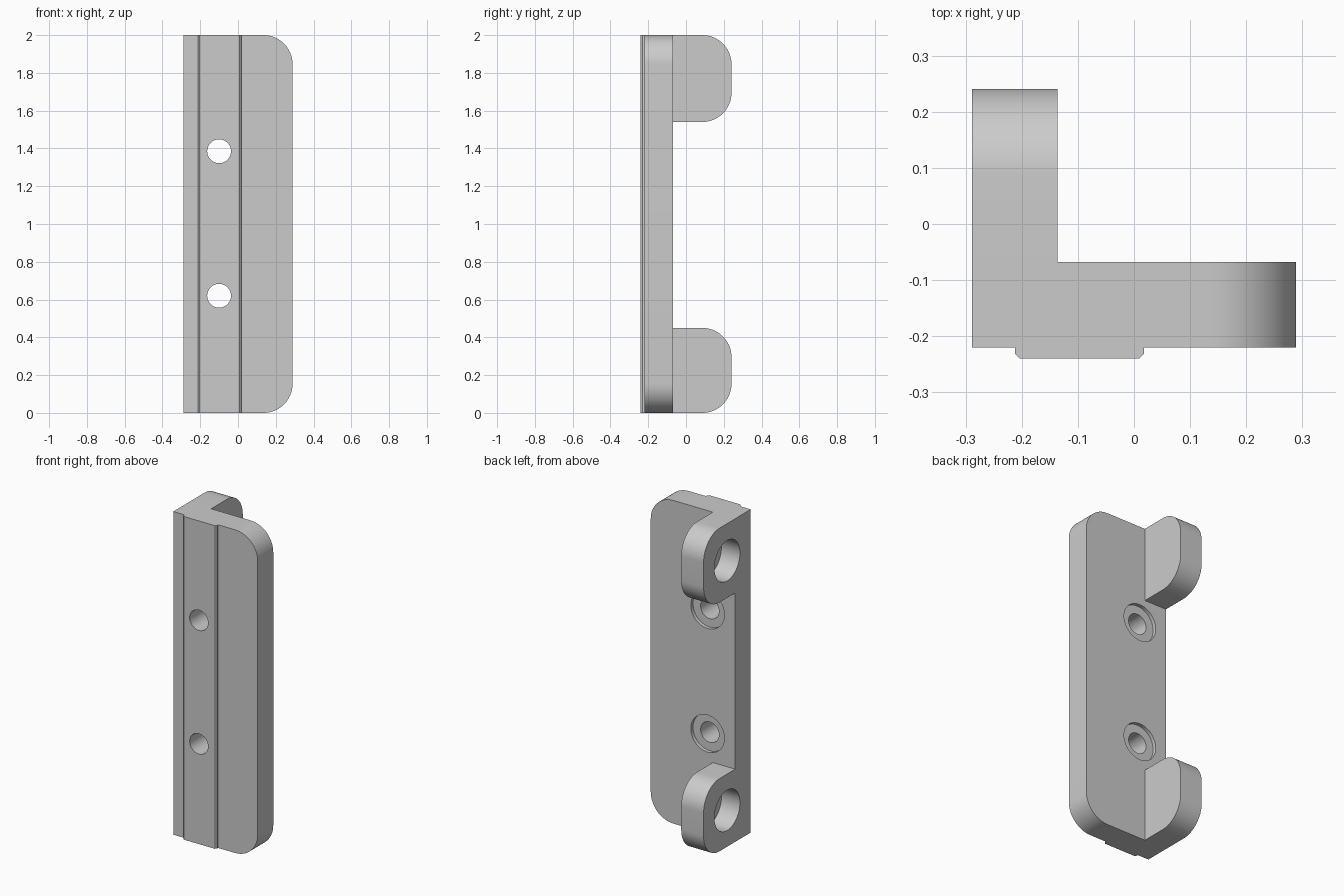
import bpy
import bmesh
from math import cos, sin, pi, radians
from mathutils import Vector

cube = bpy.data.objects.get("Cube")
if cube:
    bpy.data.objects.remove(cube, do_unlink=True)

grey = bpy.data.materials.new("plain grey")
grey.use_nodes = True
colour = (0.6, 0.6, 0.6, 1)
grey.diffuse_color = colour
grey.node_tree.nodes["Principled BSDF"].inputs["Base Color"].default_value = colour

# Main dimensions
LEFT, RIGHT = -0.289, 0.289
FRONT, INNER, BACK = -0.22, -0.068, 0.241
LUG_INNER = -0.136
HEIGHT = 2.0
ROUND = 0.155


def prism(name, outline, axis, start, end):
    """Extrude a 2D outline along an axis; the outline uses the other two in order."""
    def place(p, t):
        co = list(p)
        co.insert("xyz".index(axis), t)
        return Vector(co)
    bm = bmesh.new()
    low = [bm.verts.new(place(p, start)) for p in outline]
    high = [bm.verts.new(place(p, end)) for p in outline]
    bm.faces.new(low)
    bm.faces.new(high)
    for i in range(len(low)):
        j = (i + 1) % len(low)
        bm.faces.new((low[i], low[j], high[j], high[i]))
    bmesh.ops.recalc_face_normals(bm, faces=bm.faces)
    mesh = bpy.data.meshes.new(name)
    bm.to_mesh(mesh)
    bm.free()
    mesh.materials.append(grey)
    obj = bpy.data.objects.new(name, mesh)
    bpy.context.collection.objects.link(obj)
    return obj


def arc(cx, cy, r, a0, a1, n):
    return [(cx + r * cos(radians(a0 + (a1 - a0) * i / n)),
             cy + r * sin(radians(a0 + (a1 - a0) * i / n))) for i in range(n + 1)]


def tab(u0, u1, z0, z1):
    """Rectangle with both corners on its far side rounded."""
    return ([(u0, z0)] + arc(u1 - ROUND, z0 + ROUND, ROUND, -90, 0, 16)
            + arc(u1 - ROUND, z1 - ROUND, ROUND, 0, 90, 16) + [(u0, z1)])


def disc(cu, cz, r):
    return arc(cu, cz, r, 0, 360, 48)[:-1]


def combine(target, other, operation):
    bpy.context.view_layer.objects.active = target
    mod = target.modifiers.new(operation, "BOOLEAN")
    mod.operation = operation
    mod.solver = "EXACT"
    mod.object = other
    bpy.ops.object.modifier_apply(modifier=mod.name)
    bpy.data.objects.remove(other, do_unlink=True)


# Upright plate with rounded free edge
bracket = prism("bracket", tab(LEFT, RIGHT, 0, HEIGHT), "y", FRONT, INNER)

# Chamfered locating rib along the front
r0, r1, tip, c = -0.212, 0.018, -0.24, 0.009
rib = [(r0, -0.15), (r0, tip + c), (r0 + c, tip),
       (r1 - c, tip), (r1, tip + c), (r1, -0.15)]
combine(bracket, prism("rib", rib, "z", 0, HEIGHT), "UNION")

# Rear lugs, each with a blind round pocket in the outer side
for z0, z1 in ((0, 0.45), (1.54, HEIGHT)):
    lug = prism("lug", tab(-0.15, BACK, z0, z1), "x", LEFT, LUG_INNER)
    combine(bracket, lug, "UNION")
    pocket = prism("pocket", disc(0.01, (z0 + z1) / 2, 0.125), "x", LEFT - 0.1, LEFT + 0.127)
    combine(bracket, pocket, "DIFFERENCE")

# Screw holes with shallow counterbores at the back
for z in (0.62, 1.385):
    combine(bracket, prism("hole", disc(-0.1, z, 0.063), "y", -0.4, 0.1), "DIFFERENCE")
    combine(bracket, prism("counterbore", disc(-0.1, z, 0.115), "y", INNER - 0.022, 0.1), "DIFFERENCE")

bpy.ops.object.select_all(action="DESELECT")
bracket.select_set(True)
bpy.context.view_layer.objects.active = bracket
bpy.ops.object.shade_smooth_by_angle(angle=radians(30))
